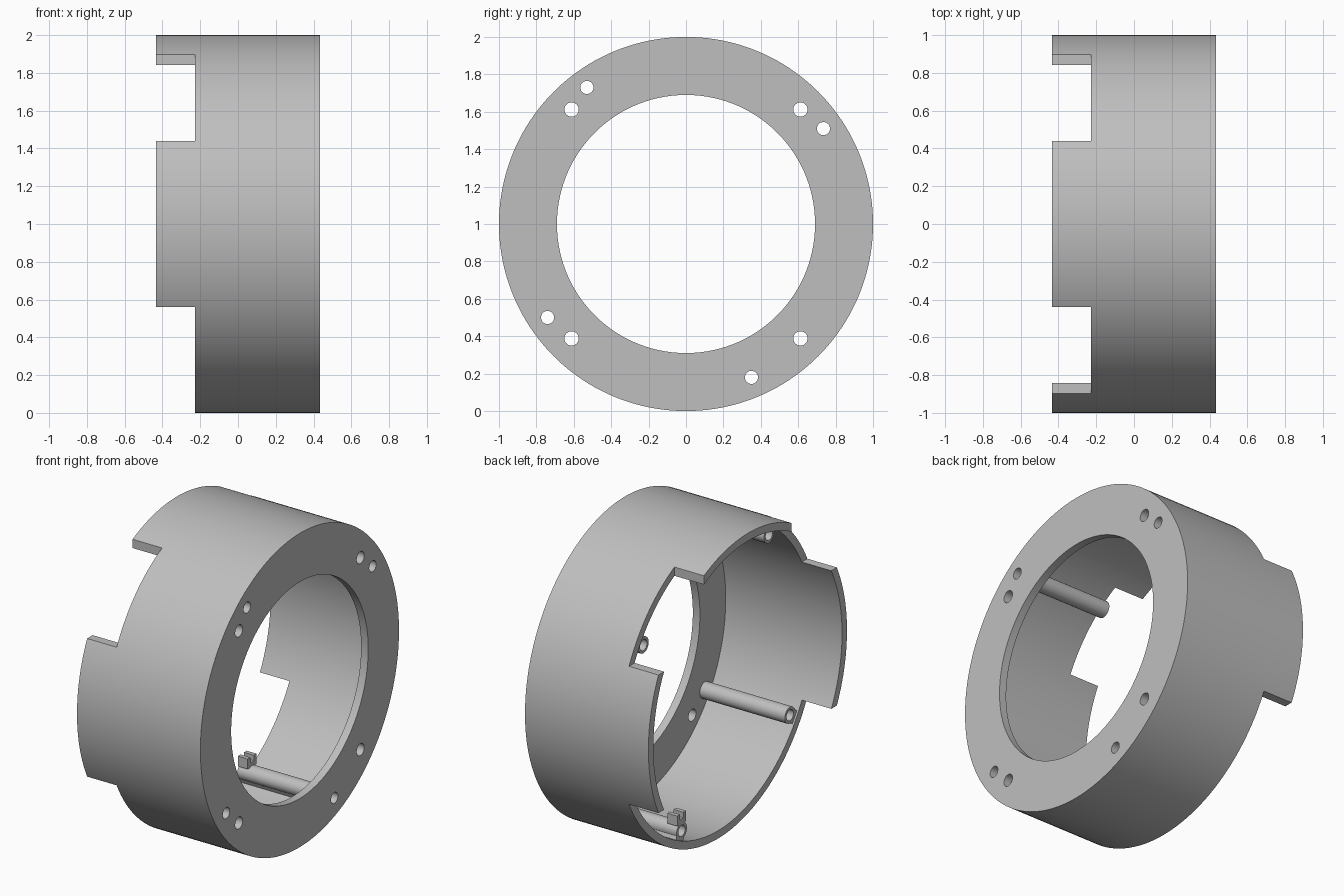
import bpy, math
from mathutils import Matrix, Vector

cube = bpy.data.objects.get("Cube")
if cube:
    bpy.data.objects.remove(cube, do_unlink=True)

grey = bpy.data.materials.new("plain_grey")
grey.use_nodes = True
colour = (0.52, 0.52, 0.52, 1)
grey.diffuse_color = colour
grey.node_tree.nodes["Principled BSDF"].inputs["Base Color"].default_value = colour

HALF = 0.435      # half of the axial length
STEP = -0.227     # depth of the notches
FLANGE = 0.385    # inner face of the flange
TAB = 0.44        # half width of the tabs
WALL = 0.95       # inner radius of the shell


def rod(name, radius, x0, x1, y=0, z=0, sides=40):
    """Cylinder along x, placed relative to the ring axis."""
    bpy.ops.mesh.primitive_cylinder_add(vertices=sides, radius=radius, depth=x1 - x0)
    ob = bpy.context.object
    ob.name = name
    ob.data.transform(Matrix.Translation(((x0 + x1) / 2, y, z + 1))
                      @ Matrix.Rotation(math.pi / 2, 4, 'Y'))
    return ob


def block(name, lo, hi, turn=0):
    """Box between two corners, turned about the ring axis."""
    bpy.ops.mesh.primitive_cube_add(size=1)
    ob = bpy.context.object
    ob.name = name
    lo, hi = Vector(lo), Vector(hi)
    ob.data.transform(Matrix.Translation((0, 0, 1)) @ Matrix.Rotation(turn, 4, 'X')
                      @ Matrix.Translation((lo + hi) / 2)
                      @ Matrix.Diagonal((*(hi - lo), 1)))
    return ob


def combine(ob, other, operation='DIFFERENCE'):
    mod = ob.modifiers.new("combine", 'BOOLEAN')
    mod.operation = operation
    mod.solver = 'EXACT'
    mod.object = other
    bpy.context.view_layer.objects.active = ob
    bpy.ops.object.modifier_apply(modifier=mod.name)
    bpy.data.objects.remove(other, do_unlink=True)


def finish(ob):
    ob.data.materials.clear()
    ob.data.materials.append(grey)
    bpy.ops.object.select_all(action='DESELECT')
    ob.select_set(True)
    bpy.context.view_layer.objects.active = ob
    bpy.ops.object.shade_smooth_by_angle(angle=math.radians(30))


# Ring housing: open shell with a flange at the +x end
housing = rod("ring_housing", 1, -HALF, HALF, sides=160)
combine(housing, rod("cavity", WALL, -1, FLANGE, sides=160))
combine(housing, rod("bore", 0.69, 0, 1, sides=160))

# Notches that leave the top, front and back tabs
for side in (-1, 1):
    ys = sorted((side * TAB, side * 1.2))
    combine(housing, block("notch", (-1, ys[0], TAB), (STEP, ys[1], 1.2)))
combine(housing, block("lower_notch", (-1, -1.2, -1.2), (STEP, 1.2, -TAB)))

# Flange holes: four on the diagonals, four in line with the screw tubes
tubes = [(0.735, 0.51), (-0.53, 0.73), (-0.74, -0.50), (0.35, -0.82)]
diagonals = [(y, z) for y in (-0.612, 0.612) for z in (-0.612, 0.612)]
for y, z in diagonals:
    combine(housing, rod("hole", 0.038, 0.3, 0.6, y, z))
for y, z in tubes:
    combine(housing, rod("hole", 0.035, 0.3, 0.6, y, z))
finish(housing)

# Screw tubes, each with a web joining it to the shell
END = -0.215
for i, (y, z) in enumerate(tubes):
    tube = rod(f"screw_tube_{i + 1}", 0.052, END, FLANGE, y, z)
    radius = math.hypot(y, z)
    web = block("web", (END, -0.04, radius), (FLANGE, 0.04, WALL + 0.01),
                math.atan2(z, y) - math.pi / 2)
    combine(tube, web, 'UNION')
    combine(tube, rod("tube_hole", 0.035, -1, 1, y, z))
    finish(tube)

# Small slotted clip above the open end of the lowest tube
y, z = tubes[-1]
clip = block("cable_clip", (END, y - 0.045, z + 0.045), (END + 0.07, y + 0.045, z + 0.11))
combine(clip, block("slot", (-1, y - 0.018, z + 0.075), (1, y + 0.018, z + 0.2)))
finish(clip)
